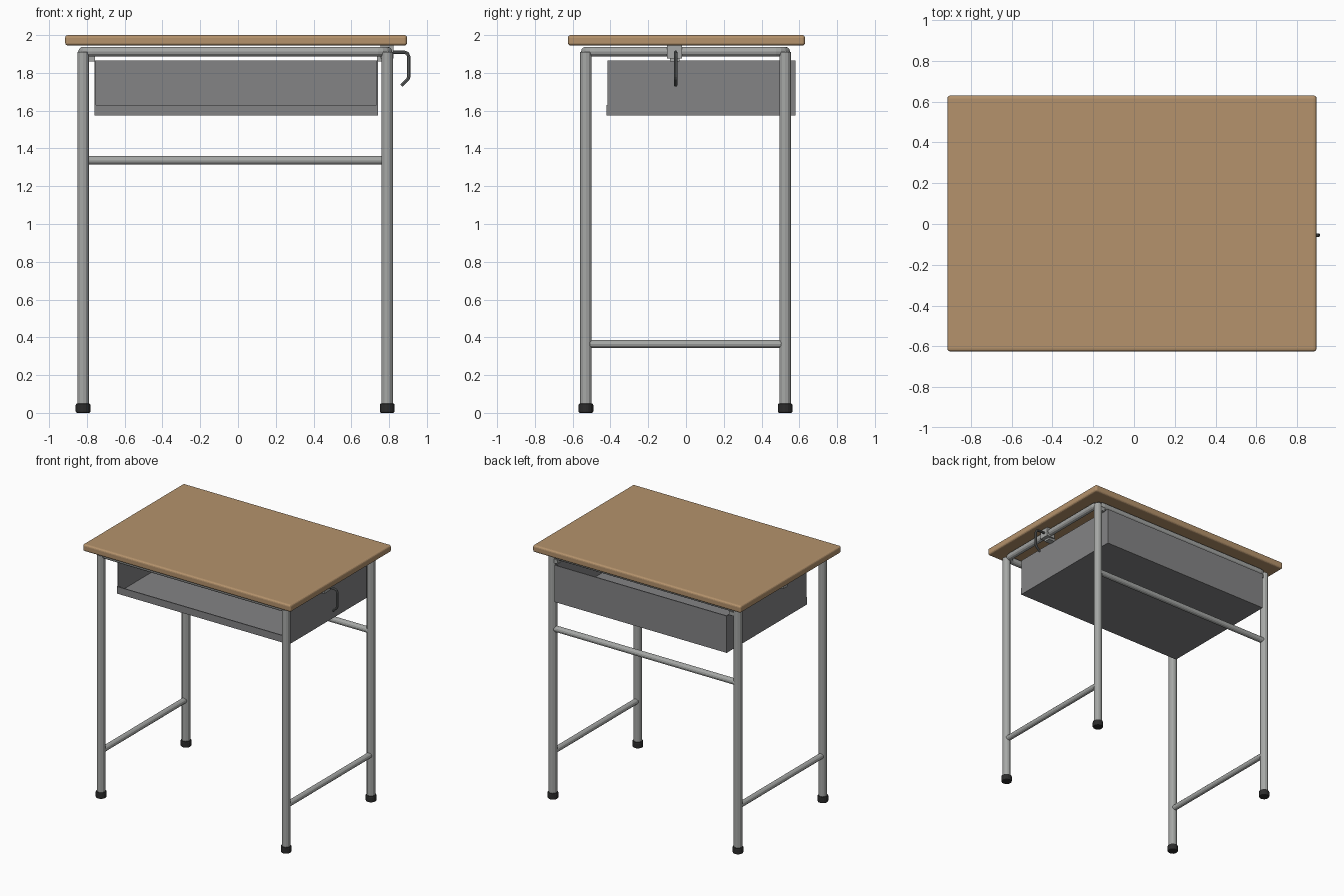
import bpy, bmesh, math
from mathutils import Vector

cube = bpy.data.objects.get("Cube")
if cube:
    bpy.data.objects.remove(cube, do_unlink=True)


def material(name, rgb):
    m = bpy.data.materials.new(name)
    m.use_nodes = True
    m.diffuse_color = (*rgb, 1)
    m.node_tree.nodes["Principled BSDF"].inputs["Base Color"].default_value = (*rgb, 1)
    return m


WOOD = material("wood", (0.46, 0.29, 0.15))
STEEL = material("steel tube", (0.38, 0.39, 0.38))
SHEET = material("grey sheet metal", (0.23, 0.23, 0.235))
RUBBER = material("black rubber", (0.025, 0.025, 0.025))
HOOK = material("hook metal", (0.15, 0.16, 0.16))


def finish(name, bm, mat):
    mesh = bpy.data.meshes.new(name)
    bm.to_mesh(mesh)
    bm.free()
    mesh.materials.append(mat)
    obj = bpy.data.objects.new(name, mesh)
    bpy.context.collection.objects.link(obj)
    return obj


def add_box(bm, lo, hi):
    lo, hi = Vector(lo), Vector(hi)
    verts = bmesh.ops.create_cube(bm, size=1)["verts"]
    for v in verts:
        v.co = (lo + hi) / 2 + v.co * (hi - lo)


def box(name, lo, hi, mat):
    bm = bmesh.new()
    add_box(bm, lo, hi)
    return finish(name, bm, mat)


def tube(name, a, b, r, mat, sides=12):
    a, b = Vector(a), Vector(b)
    bm = bmesh.new()
    bmesh.ops.create_cone(bm, cap_ends=True, segments=sides, radius1=r, radius2=r,
                          depth=(b - a).length)
    turn = (b - a).to_track_quat("Z", "Y")
    for v in bm.verts:
        v.co = turn @ v.co + (a + b) / 2
    return finish(name, bm, mat)


def bent_tube(name, points, r, mat, cyclic=False, res=4):
    curve = bpy.data.curves.new(name, "CURVE")
    curve.dimensions = "3D"
    curve.bevel_depth, curve.bevel_resolution = r, res
    curve.use_fill_caps = True
    spline = curve.splines.new("POLY")
    spline.points.add(len(points) - 1)
    for p, co in zip(spline.points, points):
        p.co = (*co, 1)
    spline.use_cyclic_u = cyclic
    spline.use_smooth = False
    curve.materials.append(mat)
    obj = bpy.data.objects.new(name, curve)
    bpy.context.collection.objects.link(obj)
    return obj


def bevel(obj, width, segments):
    mod = obj.modifiers.new("Bevel", "BEVEL")
    mod.width, mod.segments = width, segments
    mod.limit_method = "ANGLE"


# Table top with rounded edges
top = box("table_top", (-0.915, -0.625, 1.945), (0.895, 0.63, 2.0), WOOD)
bevel(top, 0.014, 3)

# Legs and rubber feet
LEG_X = {"right": -0.82, "left": 0.79}
LEG_Y = {"front": -0.53, "back": 0.525}
for side, x in LEG_X.items():
    for end, y in LEG_Y.items():
        tube(f"{end}_{side}_leg", (x, y, 0.03), (x, y, 1.91), 0.031, STEEL)
        foot = tube(f"{end}_{side}_foot", (x, y, 0), (x, y, 0.05), 0.039, RUBBER, 16)
        bevel(foot, 0.008, 2)

# Ring frame under the top, with rounded corners
R = 0.05
ring = []
corners = [("left", "back"), ("right", "back"), ("right", "front"), ("left", "front")]
for i, (side, end) in enumerate(corners):
    sx = 1 if side == "left" else -1
    sy = 1 if end == "back" else -1
    for k in range(5):
        a = math.pi / 2 * (i + k / 4)
        ring.append((LEG_X[side] - sx * R + R * math.cos(a),
                     LEG_Y[end] - sy * R + R * math.sin(a), 1.912))
bent_tube("top_frame", ring, 0.026, STEEL, cyclic=True)

# Stretchers
tube("back_stretcher", (LEG_X["right"], LEG_Y["back"], 1.337),
     (LEG_X["left"], LEG_Y["back"], 1.337), 0.023, STEEL)
for side, x in LEG_X.items():
    tube(f"{side}_stretcher", (x, LEG_Y["front"], 0.365),
         (x, LEG_Y["back"], 0.365), 0.022, STEEL)

# Book tray: open at the top, low lip at the front
X0, X1, Y0, Y1, Z0, Z1, T = -0.76, 0.74, -0.415, 0.58, 1.575, 1.865, 0.008
tray = bmesh.new()
add_box(tray, (X0, Y0, Z0), (X1, Y1, Z0 + T))
add_box(tray, (X0, Y0, Z0), (X0 + T, Y1, Z1))
add_box(tray, (X1 - T, Y0, Z0), (X1, Y1, Z1))
add_box(tray, (X0, Y1 - T, Z0), (X1, Y1, Z1))
add_box(tray, (X0, Y0 - 0.006, Z0), (X1, Y0 + 0.002, Z0 + 0.055))
finish("book_tray", tray, SHEET)

# Hangers joining the tray to the frame
for side, x, inner in (("right", X0, LEG_X["right"]), ("left", X1, LEG_X["left"])):
    for end, y in (("front", -0.06), ("back", 0.52)):
        lo, hi = sorted((x, inner))
        box(f"{end}_{side}_hanger", (lo - 0.004, y - 0.025, 1.86),
            (hi + 0.004, y + 0.025, 1.89), STEEL)

# Bag hook and its bracket
box("hook_bracket", (0.755, -0.1, 1.875), (0.824, -0.02, 1.944), STEEL)
bent_tube("bag_hook", [(0.73, -0.055, 1.91), (0.88, -0.055, 1.91), (0.897, -0.055, 1.903),
                       (0.904, -0.055, 1.885), (0.904, -0.055, 1.78), (0.9, -0.055, 1.768),
                       (0.865, -0.055, 1.733)], 0.009, HOOK, res=2)
